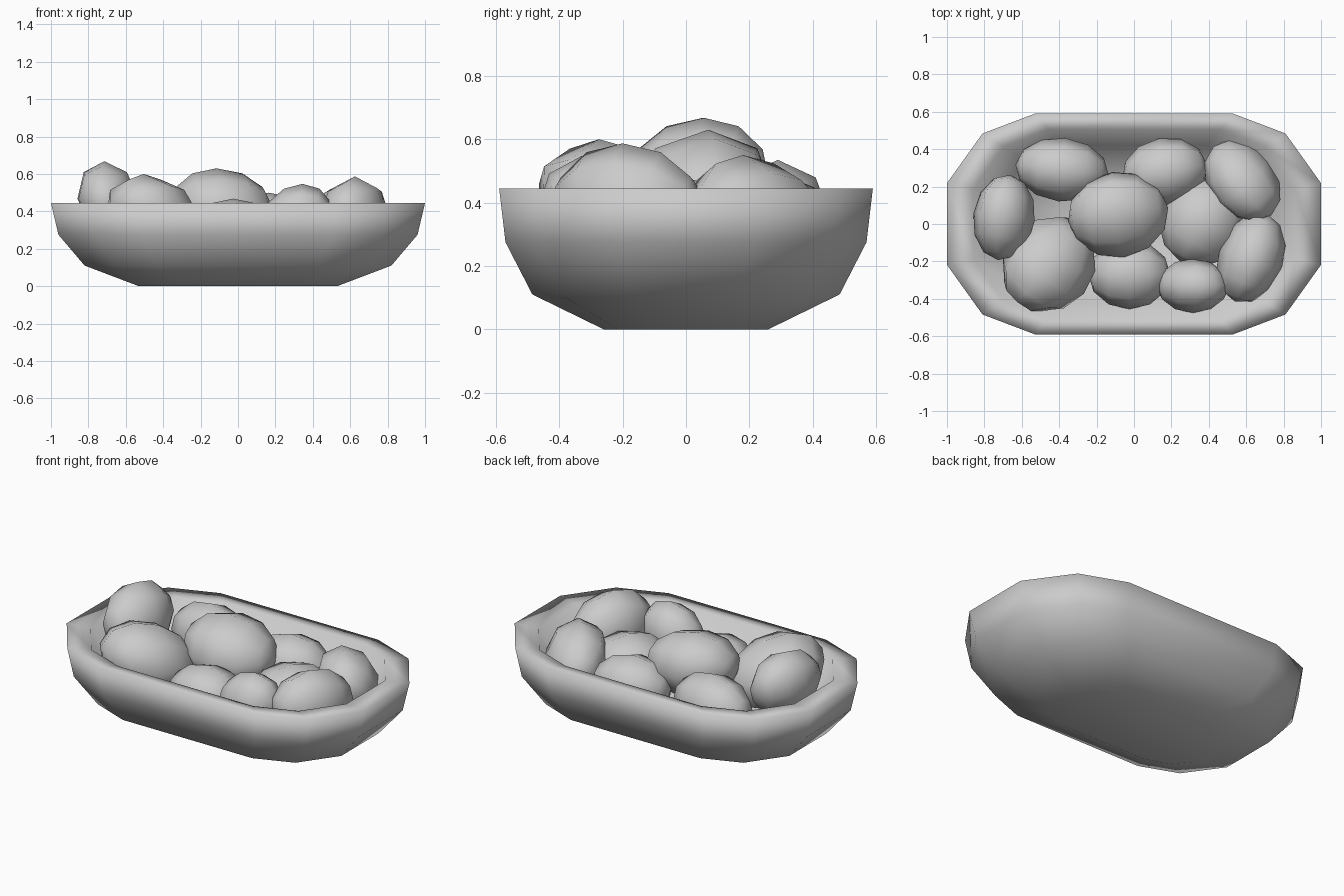
import bpy, bmesh, math
from mathutils import Matrix

if "Cube" in bpy.data.objects:
    bpy.data.objects.remove(bpy.data.objects["Cube"])


def finish(bm, name):
    bmesh.ops.recalc_face_normals(bm, faces=bm.faces)
    me = bpy.data.meshes.new(name)
    bm.to_mesh(me)
    bm.free()
    for p in me.polygons:
        p.use_smooth = True
    ob = bpy.data.objects.new(name, me)
    bpy.context.collection.objects.link(ob)
    return ob


# Twelve-sided bowl outline: half length, half width, z
def outline(a, b, z):
    q = [(a, b * .37), (a * .81, b * .82), (a * .53, b)]
    right = [(x, -y) for x, y in reversed(q)] + q
    left = [(-x, -y) for x, y in right]
    return [(x, y, z) for x, y in right + left]


# Bowl: outer profile, rim, then sloping inner profile
profile = [(.53, .26, 0), (.82, .485, .11), (.96, .57, .275), (1, .59, .445),
           (.86, .505, .44), (.72, .42, .2), (.42, .19, .08)]
bm = bmesh.new()
rings = [[bm.verts.new(p) for p in outline(*s)] for s in profile]
for lo, hi in zip(rings, rings[1:]):
    for i in range(12):
        j = (i + 1) % 12
        bm.faces.new((lo[i], lo[j], hi[j], hi[i]))
bm.faces.new(rings[0][::-1])
bm.faces.new(rings[-1])
finish(bm, "bowl")

# Egg-shaped pieces: x, y, top z, long, short and height radius, turn, peak offset x, y
pieces = [
    (-.695, .035, .668, .23, .165, .20, 82, -.02, .02),
    (-.385, .29, .535, .25, .17, .19, -6, 0, 0),
    (-.455, -.215, .60, .26, .245, .22, 50, -.05, -.06),
    (-.085, .05, .63, .27, .23, .20, 8, -.03, .02),
    (-.025, -.27, .468, .22, .185, .17, 0, 0, 0),
    (.165, .28, .50, .23, .18, .18, 10, 0, 0),
    (.365, .01, .475, .24, .23, .19, 60, 0, 0),
    (.58, .23, .55, .24, .18, .20, -50, 0, -.05),
    (.625, -.18, .587, .25, .175, .21, 70, 0, -.02),
    (.315, -.33, .547, .19, .145, .19, 0, .03, 0),
]
for i, (x, y, top, a, b, c, turn, px, py) in enumerate(pieces):
    bm = bmesh.new()
    bmesh.ops.create_uvsphere(bm, u_segments=8, v_segments=6, radius=1)
    lean = Matrix(((1, 0, px / c, 0), (0, 1, py / c, 0), (0, 0, 1, 0), (0, 0, 0, 1)))
    m = (Matrix.Translation((x, y, top - c)) @ lean
         @ Matrix.Rotation(math.radians(turn), 4, 'Z')
         @ Matrix.Diagonal((a, b, c, 1))
         @ Matrix.Rotation(math.radians(90), 4, 'Y'))
    bmesh.ops.transform(bm, matrix=m, verts=bm.verts)
    finish(bm, f"piece_{i + 1}")
